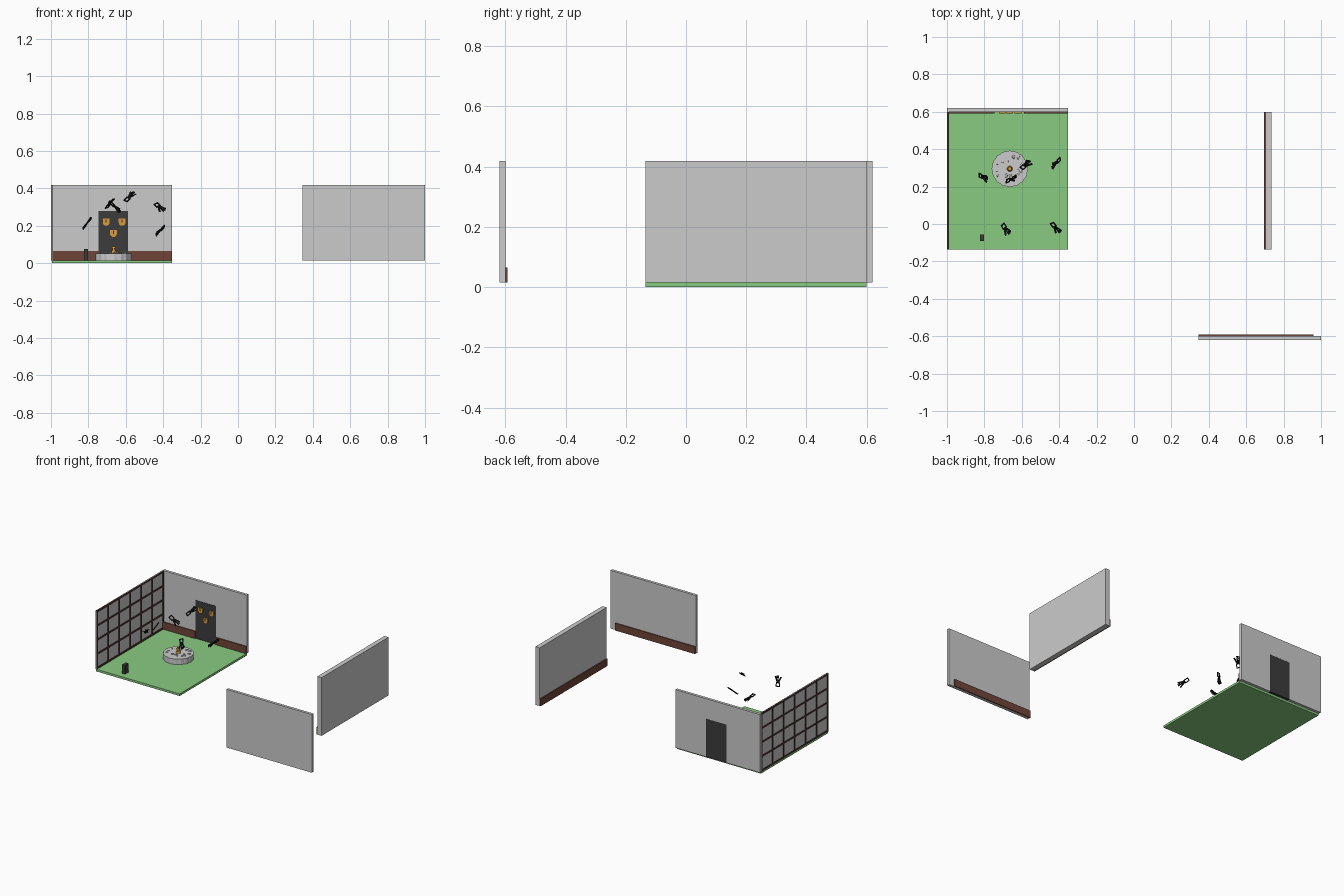
import bpy, bmesh, math, random
from mathutils import Vector, Matrix

if "Cube" in bpy.data.objects:
    bpy.data.objects.remove(bpy.data.objects["Cube"])

random.seed(4)


def mat(name, *rgb):
    m = bpy.data.materials.new(name)
    m.diffuse_color = (*rgb, 1)
    m.use_nodes = True
    m.node_tree.nodes["Principled BSDF"].inputs["Base Color"].default_value = m.diffuse_color
    return m


green = mat("green", 0.25, 0.6, 0.22)
brown = mat("brown", 0.16, 0.06, 0.04)
bar = mat("bar_brown", 0.07, 0.035, 0.03)
dark = mat("dark_grey", 0.045, 0.045, 0.045)
black = mat("black", 0.006, 0.006, 0.006)
orange = mat("orange", 0.7, 0.32, 0.04)


def finish(name, bm, material=None):
    bmesh.ops.recalc_face_normals(bm, faces=bm.faces[:])
    me = bpy.data.meshes.new(name)
    bm.to_mesh(me)
    bm.free()
    ob = bpy.data.objects.new(name, me)
    bpy.context.collection.objects.link(ob)
    if material:
        me.materials.append(material)
    return ob


def add_box(bm, x0, x1, y0, y1, z0, z1, extra=Matrix()):
    m = Matrix.Translation(((x0 + x1) / 2, (y0 + y1) / 2, (z0 + z1) / 2))
    m = m @ Matrix.Diagonal((x1 - x0, y1 - y0, z1 - z0, 1))
    bmesh.ops.create_cube(bm, size=1, matrix=extra @ m)


def boxes(name, dims, material=None):
    bm = bmesh.new()
    for d in dims:
        add_box(bm, *d)
    return finish(name, bm, material)


def prism_xz(name, pts, y0, y1, material=None):
    bm = bmesh.new()
    f = bm.faces.new([bm.verts.new((x, y0, z)) for x, z in pts])
    r = bmesh.ops.extrude_face_region(bm, geom=[f])
    verts = [v for v in r["geom"] if isinstance(v, bmesh.types.BMVert)]
    bmesh.ops.translate(bm, verts=verts, vec=(0, y1 - y0, 0))
    return finish(name, bm, material)


# Floor and walls
X0, X1, Y0, Y1, Z0, Z1 = -0.995, -0.353, -0.135, 0.6, 0.015, 0.418
D0, D1, DZ = -0.745, -0.588, 0.28
boxes("floor", [(X0, X1, Y0, Y1, 0, Z0)], green)
prism_xz("back_wall", [(-1, Z0), (D0, Z0), (D0, DZ), (D1, DZ), (D1, Z0),
                       (X1, Z0), (X1, Z1), (-1, Z1)], Y1, 0.619)
boxes("back_baseboard", [(-0.99, D0, 0.592, Y1, Z0, 0.065),
                         (D1, X1, 0.592, Y1, Z0, 0.065)], brown)
boxes("right_wall", [(0.703, 0.735, Y0, Y1, Z0, Z1)])
boxes("right_baseboard", [(0.695, 0.703, Y0, Y1, Z0, 0.065)], brown)
boxes("front_wall", [(0.345, 1.0, -0.619, -0.6, Z0, Z1)])
boxes("front_baseboard", [(0.345, 0.96, -0.6, -0.592, Z0, 0.065)], brown)

# Window wall: glass and a 6 x 4 grid of bars
boxes("window_glass", [(-0.997, -0.992, Y0, Y1, Z0, Z1)])
bars, w = [], 0.006
for i in range(7):
    y = Y0 + w + (Y1 - Y0 - 2 * w) * i / 6
    bars.append((-1, -0.988, y - w, y + w, Z0, Z1))
for j in range(5):
    z = Z0 + w + (Z1 - Z0 - 2 * w) * j / 4
    bars.append((-0.9995, -0.9885, Y0, Y1, z - w, z + w))
boxes("window_bars", bars, bar)

# Door with three padlocks
boxes("door", [(D0, D1, 0.598, 0.6185, Z0, DZ)], dark)
for n, (x, z) in enumerate([(-0.705, 0.22), (-0.62, 0.22), (-0.666, 0.16)]):
    pts = [(x - 0.018, z + 0.018), (x + 0.018, z + 0.018)]
    pts += [(x + 0.018 * math.cos(a), z - 0.004 - 0.016 * math.sin(a))
            for a in [math.pi * k / 8 for k in range(9)]]
    prism_xz(f"padlock_{n}", pts, 0.591, 0.598, orange)
    boxes(f"keyhole_{n}", [(x - 0.003, x + 0.003, 0.589, 0.591, z - 0.003, z + 0.014)], dark)

# Round stone table with a scalloped rim
C = Vector((-0.664, 0.295, 0))
pts = []
for k in range(64):
    a = 2 * math.pi * k / 64
    r = 0.096 + 0.0015 * math.cos(16 * a)
    pts.append(C + Vector((r * math.cos(a), r * math.sin(a), Z0)))
bm = bmesh.new()
f = bm.faces.new([bm.verts.new(p) for p in pts])
r = bmesh.ops.extrude_face_region(bm, geom=[f])
bmesh.ops.translate(bm, verts=[v for v in r["geom"] if isinstance(v, bmesh.types.BMVert)],
                    vec=(0, 0, 0.038))
finish("stone_table", bm)

# Stones lying on the table and the centre ornament
bm = bmesh.new()
for k in range(14):
    a, d = k * 2.4, 0.03 + 0.05 * random.random()
    s = 0.006 + 0.004 * random.random()
    m = Matrix.Translation(C + Vector((d * math.cos(a), d * math.sin(a), 0.055)))
    bmesh.ops.create_icosphere(bm, subdivisions=1, radius=s,
                               matrix=m @ Matrix.Rotation(a, 4, 'Z') @ Matrix.Diagonal((1.3, 0.9, 0.6, 1)))
finish("table_stones", bm)
bm = bmesh.new()
for z, rad, h in [(0.06, 0.015, 0.014), (0.075, 0.008, 0.016), (0.085, 0.012, 0.006)]:
    bmesh.ops.create_cone(bm, cap_ends=True, segments=16, radius1=rad, radius2=rad * 0.8,
                          depth=h, matrix=Matrix.Translation(C + Vector((0, 0, z))))
finish("centre_ornament", bm, orange)

# Small dark box on the floor
boxes("small_box", [(-0.824, -0.802, -0.092, -0.055, Z0, 0.076)], dark)


# Winged keys hovering in the room, pointing along local +x
def winged_key(name, pos, direction, roll):
    rot = Vector(direction).to_track_quat('X', 'Z').to_matrix().to_4x4()
    m = Matrix.Translation(pos) @ rot @ Matrix.Rotation(roll, 4, 'X')
    t = 0.003
    bm = bmesh.new()
    add_box(bm, -0.012, 0.038, -0.003, 0.003, -t, t, m)          # shaft
    add_box(bm, -0.042, -0.037, -0.013, 0.013, -t, t, m)         # bow frame
    add_box(bm, -0.016, -0.011, -0.013, 0.013, -t, t, m)
    for s in (-1, 1):
        ya, yb = sorted((s * 0.008, s * 0.013))
        add_box(bm, -0.037, -0.016, ya, yb, -t, t, m)
        wing = m @ Matrix.Translation((0.002, s * 0.008, 0)) @ Matrix.Rotation(s * 0.35, 4, 'Z') \
            @ Matrix.Rotation(s * 0.4, 4, 'X')
        add_box(bm, -0.012, 0.03, -0.005, 0.005, -0.0015, 0.0015, wing)
    for x in (0.024, 0.033):
        add_box(bm, x - 0.003, x + 0.003, 0.003, 0.012, -t, t, m)  # teeth
    finish(name, bm, black)


for n, (p, d, roll) in enumerate([
        ((-0.805, 0.25, 0.215), (0.8, -0.4, 1), 0.6),
        ((-0.577, 0.317, 0.357), (1, 0.8, 1), 0.4),
        ((-0.655, 0.24, 0.298), (1, 0.4, -1), 0.8),
        ((-0.685, -0.03, 0.32), (0.5, -0.8, 0.7), 0.3),
        ((-0.418, -0.022, 0.298), (0.7, -0.9, -0.7), 0.5),
        ((-0.418, 0.325, 0.172), (-0.7, -0.7, -0.7), 0.9)]):
    winged_key(f"winged_key_{n}", p, d, roll)
